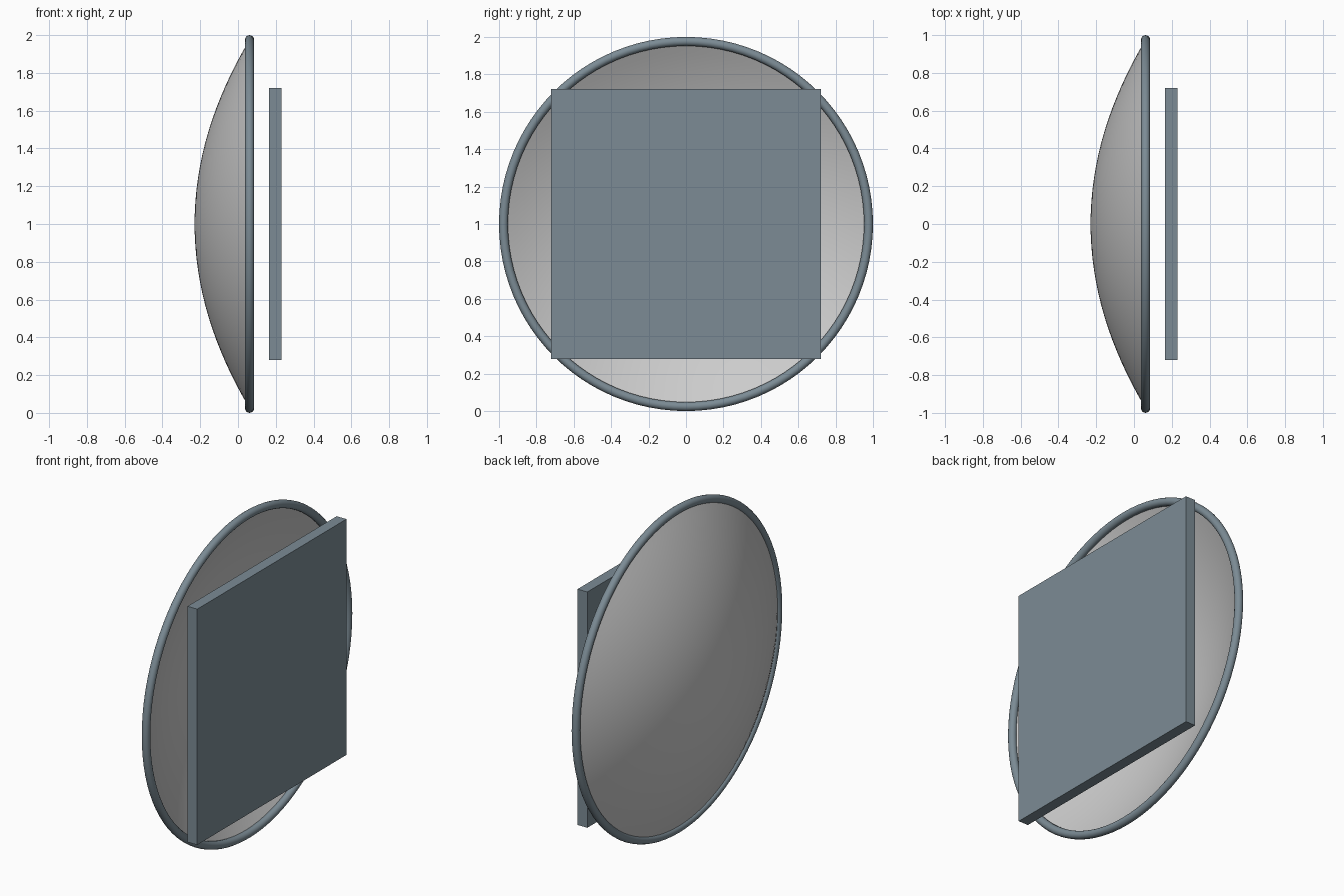
import bpy, bmesh, math
from mathutils import Matrix

if "Cube" in bpy.data.objects:
    bpy.data.objects.remove(bpy.data.objects["Cube"])

CENTRE_Z = 1.0
RIM_X, RIM_R, TUBE_R = 0.061, 0.976, 0.024
BACK_X = -0.23

slate = bpy.data.materials.new("slate")
slate.diffuse_color = (0.20, 0.26, 0.30, 1)
slate.use_nodes = True
slate.node_tree.nodes["Principled BSDF"].inputs["Base Color"].default_value = slate.diffuse_color


def smooth(obj):
    bpy.ops.object.select_all(action='DESELECT')
    obj.select_set(True)
    bpy.context.view_layer.objects.active = obj
    bpy.ops.object.shade_smooth_by_angle(angle=math.radians(40))


# Dish: shallow parabola spun about the x axis, open towards +x
bm = bmesh.new()
rings = 16
profile = []
for i in range(rings + 1):
    r = RIM_R * i / rings
    x = BACK_X + (RIM_X - BACK_X) * (r / RIM_R) ** 2
    profile.append(bm.verts.new((x, 0, r)))
edges = [bm.edges.new(pair) for pair in zip(profile, profile[1:])]
bmesh.ops.spin(bm, geom=profile + edges, cent=(0, 0, 0), axis=(1, 0, 0),
               angle=math.tau, steps=96, use_duplicate=False)
bmesh.ops.remove_doubles(bm, verts=bm.verts, dist=1e-4)
bmesh.ops.recalc_face_normals(bm, faces=bm.faces)
mesh = bpy.data.meshes.new("dish")
bm.to_mesh(mesh)
bm.free()
dish = bpy.data.objects.new("dish", mesh)
dish.location = (0, 0, CENTRE_Z)
bpy.context.collection.objects.link(dish)
smooth(dish)

# Round tube around the dish edge
bpy.ops.mesh.primitive_torus_add(major_radius=RIM_R, minor_radius=TUBE_R,
                                 major_segments=96, minor_segments=16,
                                 location=(RIM_X, 0, CENTRE_Z),
                                 rotation=(0, math.pi / 2, 0))
rim = bpy.context.object
rim.name = "rim"
rim.data.materials.append(slate)
smooth(rim)

# Flat square panel in front of the dish
bpy.ops.mesh.primitive_cube_add(size=1, location=(0.196, 0, CENTRE_Z))
panel = bpy.context.object
panel.name = "panel"
panel.data.transform(Matrix.Diagonal((0.066, 1.442, 1.442, 1)))
panel.data.materials.append(slate)
